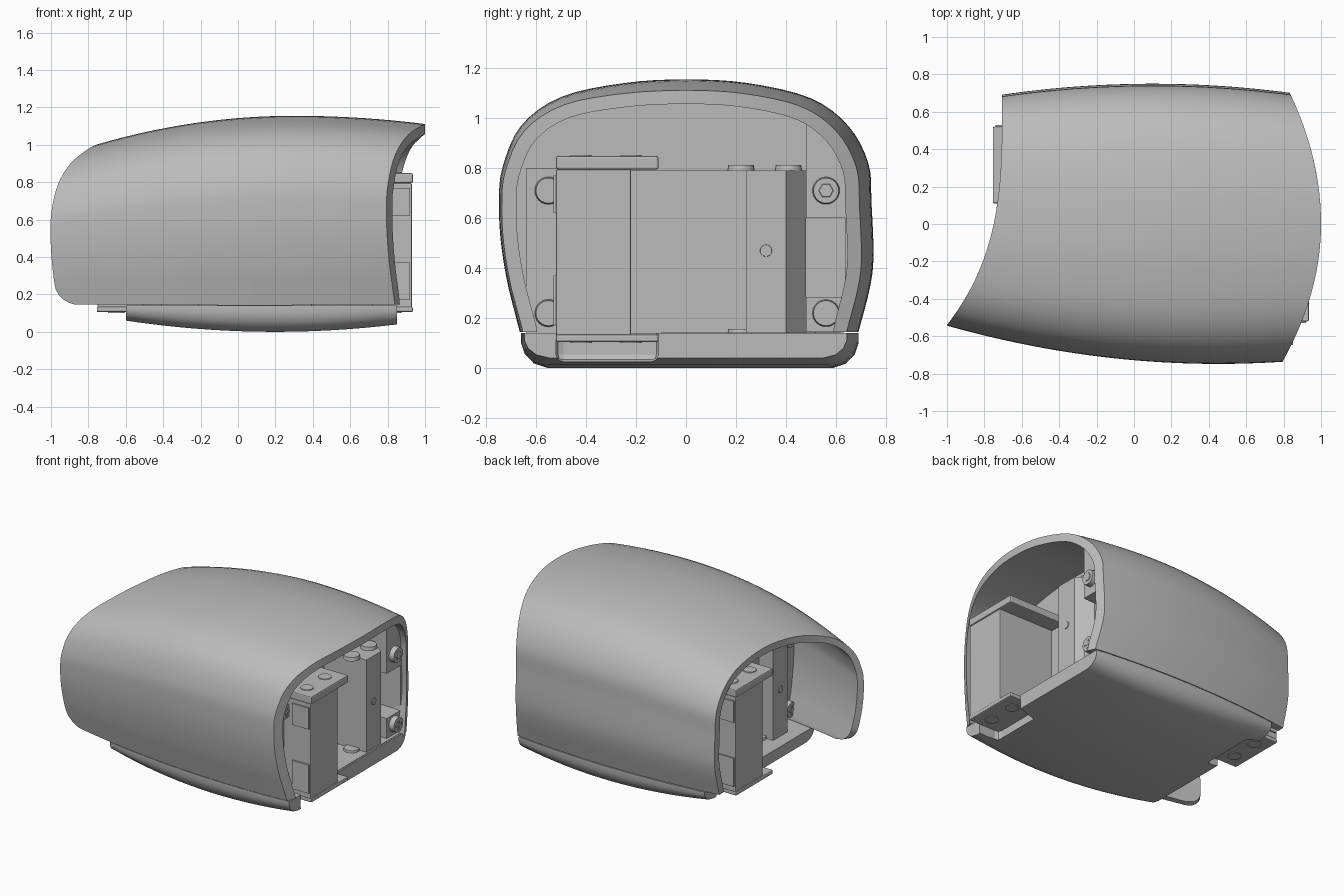
import bpy, bmesh, math
from mathutils import Vector

if "Cube" in bpy.data.objects:
    bpy.data.objects.remove(bpy.data.objects["Cube"], do_unlink=True)

# One plain grey for everything
grey = bpy.data.materials.new("plain_grey")
grey.use_nodes = True
colour = (0.5, 0.5, 0.5, 1)
grey.diffuse_color = colour
grey.node_tree.nodes["Principled BSDF"].inputs["Base Color"].default_value = colour

FLOOR = 0.145
CROSS = [(-0.665, FLOOR), (-0.71, 0.32), (-0.74, 0.5), (-0.748, 0.66), (-0.735, 0.8),
         (-0.66, 0.97), (-0.5, 1.085), (-0.25, 1.14), (0, 1.155), (0.25, 1.14),
         (0.5, 1.08), (0.65, 0.97), (0.73, 0.82), (0.742, 0.66), (0.75, 0.45),
         (0.735, 0.32), (0.69, FLOOR)]


def spline(points, steps):
    """Smooth curve through the given points."""
    pts = [Vector(p) for p in points]
    pts = [2 * pts[0] - pts[1]] + pts + [2 * pts[-1] - pts[-2]]
    out = []
    for a, b, c, d in zip(pts, pts[1:], pts[2:], pts[3:]):
        for i in range(steps):
            t = i / steps
            out.append(0.5 * (2 * b + (c - a) * t + (2 * a - 5 * b + 4 * c - d) * t * t
                              + (3 * b - a - 3 * c + d) * t ** 3))
    return out + [pts[-2]]


def inset(points, depth):
    """Move an open profile inwards, keeping its feet on the floor."""
    out = []
    for i, p in enumerate(points):
        t = (points[min(i + 1, len(points) - 1)] - points[max(i - 1, 0)]).normalized()
        q = p + depth * Vector((t.y, -t.x))
        out.append(Vector((q.x, max(q.y, FLOOR))))
    out[0].y = out[-1].y = FLOOR
    return out


def barrel(x, y, z):
    """Swell a cross-section point according to its place along the length."""
    side = 1 - 0.13 * (x - 0.45) ** 2 if y < 0 else 1 - 0.12 * (x - 0.1) ** 2
    top = 1.155 - (0.138 if x < 0.3 else 0.09) * (x - 0.3) ** 2
    return Vector((x, y * side, FLOOR + (z - FLOOR) * (top - FLOOR) / (1.155 - FLOOR)))


def add(name, bm, smooth=False, bevel=0):
    mesh = bpy.data.meshes.new(name)
    bm.to_mesh(mesh)
    bm.free()
    obj = bpy.data.objects.new(name, mesh)
    bpy.context.collection.objects.link(obj)
    mesh.materials.append(grey)
    if bevel:
        mod = obj.modifiers.new("bevel", "BEVEL")
        mod.width, mod.segments = bevel, 2
    if smooth:
        bpy.ops.object.select_all(action="DESELECT")
        obj.select_set(True)
        bpy.context.view_layer.objects.active = obj
        bpy.ops.object.shade_smooth_by_angle(angle=math.radians(35))
    return obj


def loft(rows):
    """Skin closed rings of points, capping each end with cross strips."""
    bm = bmesh.new()
    grid = [[bm.verts.new(p) for p in row] for row in rows]
    n = len(grid[0])
    for a, b in zip(grid, grid[1:]):
        for j in range(n):
            k = (j + 1) % n
            bm.faces.new((a[j], b[j], b[k], a[k]))
    for ring in (grid[0], grid[-1]):
        for j in range((n - 1) // 2):
            bm.faces.new([ring[i] for i in dict.fromkeys((j, j + 1, n - 2 - j, n - 1 - j))])
    bmesh.ops.recalc_face_normals(bm, faces=bm.faces)
    return bm


def box(name, xs, ys, zs, bevel=0.0):
    bm = bmesh.new()
    bmesh.ops.create_cube(bm, size=1)
    for v in bm.verts:
        v.co = [(a + b) / 2 + c * (b - a) for (a, b), c in zip((xs, ys, zs), v.co)]
    return add(name, bm, bevel=bevel)


def carve(target, cutter):
    cutter.hide_render = cutter.hide_viewport = True
    mod = target.modifiers.new(cutter.name, "BOOLEAN")
    mod.operation, mod.object, mod.solver = "DIFFERENCE", cutter, "EXACT"


def disc(name, at, radius, depth, axis="X", sides=24):
    bm = bmesh.new()
    bmesh.ops.create_cone(bm, cap_ends=True, segments=sides, radius1=radius,
                          radius2=radius * 0.92, depth=depth)
    obj = add(name, bm, smooth=sides > 8)
    obj.location = at
    if axis == "X":
        obj.rotation_euler.y = math.pi / 2 * (1 if at[0] > 0 else -1)


def screw(name, x, y, z):
    """Round head with a thin cross on the outward face."""
    out = 1 if x > 0 else -1
    disc(name, (x, y, z), 0.055, 0.04)
    xs = sorted((x + out * 0.019, x + out * 0.025))
    box(name + "_cross_bar", xs, (y - 0.032, y + 0.032), (z - 0.007, z + 0.007))
    box(name + "_cross_post", xs, (y - 0.007, y + 0.007), (z - 0.032, z + 0.032))


# Outer shell: bowed tube, open at the bottom, with curved trims at both ends
profile = spline(CROSS, 4)


def end_right(y):
    return 1 - (0.38 if y < 0 else 0.34) * y * y


def end_left(y, z):
    x = -0.705 - 0.295 * (max(0, 0.69 - y) / 1.23) ** 3.25
    r, low = 0.13, z - FLOOR
    if y < -0.3 and low < r:
        x += r - math.sqrt(max(0, r * r - (r - low) ** 2))
    return x


def trimmed(y, z, t):
    x0, x1 = -0.8, 0.85
    for _ in range(12):
        x0 = end_left(barrel(x0, y, z).y, z)
        x1 = end_right(barrel(x1, y, z).y)
    return barrel(x0 + (x1 - x0) * t, y, z)


# extra points round the lower front corner
low_front = [profile[0].lerp(profile[4], f) for f in (0.02, 0.08, 0.2, 0.4, 0.6, 0.8)]
skin = [profile[0]] + low_front + profile[4:]
ring = skin + inset(skin, 0.057)[::-1]
add("outer_shell", loft([[trimmed(p.x, p.y, i / 28) for p in ring] for i in range(29)]),
    smooth=True)

# Inner wall that fills the shell, and a raised flange beside the right opening
lining = inset(profile, 0.05)
add("bulkhead", loft([[barrel(-0.4 + i / 9, p.x, p.y) for p in lining] for i in range(9)]))
rows = []
for x in (0.45, 0.6, 0.7, 0.82):
    outer = [barrel(x, p.x, p.y) for p in lining if p.x > 0.5]
    rows.append(outer + [Vector((x, 0.48, p.z)) for p in reversed(outer)])
flange = add("right_flange", loft(rows))
carve(flange, box("flange_pocket_cutter", (0.52, 0.9), (0.47, 0.635), (0.285, 0.6)))
box("front_screw_strip", (0.4, 0.72), (-0.64, -0.5), (0.14, 0.8))
box("back_screw_strip", (-0.54, -0.3), (0.5, 0.63), (0.14, 0.8))

# Base tray with rounded long edges and a gently bowed underside
rows = []
half = [(0.67, 0.14), (0.67, 0.1), (0.655, 0.055), (0.62, 0.018), (0.565, 0)]
section = [(y + 0.02, z) for y, z in half] + [(0.01 - y, z) for y, z in reversed(half)]
for i in range(17):
    x = -0.6 + 1.45 * i / 16
    sag = 0.094 * (x - 0.2) ** 2
    rows.append([(x, barrel(x, y, 0).y, z + sag * (1 - z / 0.14)) for y, z in section])
base = add("base_tray", loft(rows), smooth=True)
box("tray_floor", (-0.45, 0.84), (-0.1, 0.62), (0.12, 0.143))

# Two matching drive units, the second turned half round with a shorter gear block
for name, s, reach in (("right", 1, 0.74), ("left", -1, 0.6)):
    def X(*vals):
        return tuple(sorted(0.09 + s * v for v in vals))

    def Y(*vals):
        return tuple(sorted(s * v for v in vals))

    carve(base, box(name + "_notch_cutter", X(0.6, 0.9), Y(-0.52, -0.11), (0.025, 0.3), 0.03))
    box(name + "_drive_case", X(0.3, 0.84), Y(-0.52, -0.22), (0.13, 0.795), 0.006)
    box(name + "_drive_body", X(0.2, 0.41), Y(-0.3, 0.3), (0.14, 0.79))
    for part, zs in (("lower", (0.17, 0.37)), ("upper", (0.62, 0.77))):
        box(f"{name}_{part}_case_pad", X(0.7, 0.83), Y(-0.53, -0.5), zs)
    for part, zs in (("lower", (0.105, 0.135)), ("upper", (0.795, 0.848))):
        box(f"{name}_{part}_bracket", X(0.4, 0.845), Y(-0.52, -0.11), zs, 0.008)
        face = zs[0] if part == "lower" else zs[1]
        for y in (-0.42, -0.22):
            disc(f"{name}_{part}_bracket_screw", (X(0.74)[0], s * y, face), 0.045, 0.01, "Z")

    # gear block with a sloped outer corner
    outline = [(0.3, 0.24), (reach, 0.24), (reach, 0.4), (reach - 0.1, 0.48), (0.3, 0.48)]
    add(name + "_gear_block", loft([[(0.09 + s * x, s * y, z) for x, y in outline]
                                    for z in (0.14, 0.79)]))
    disc(name + "_pivot_pin", (X(reach)[0], s * 0.32, 0.47), 0.025, 0.01)
    for y in (0.22, 0.41):
        for z in (0.8, 0.145):
            disc(name + "_post_cap", (X(reach - 0.1)[0], s * y, z), 0.055, 0.025, "Z")

# Fixing screws on both ends
for z in (0.22, 0.71):
    screw("front_strip_screw", 0.74, -0.55, z)
    screw("back_strip_screw", -0.56, 0.55, z)
    screw("left_wall_screw", -0.42, -0.545, z)
screw("right_flange_screw", 0.835, 0.56, 0.22)
disc("right_hex_screw", (0.835, 0.56, 0.71), 0.055, 0.04)
disc("right_hex_socket", (0.857, 0.56, 0.71), 0.03, 0.006, sides=6)
